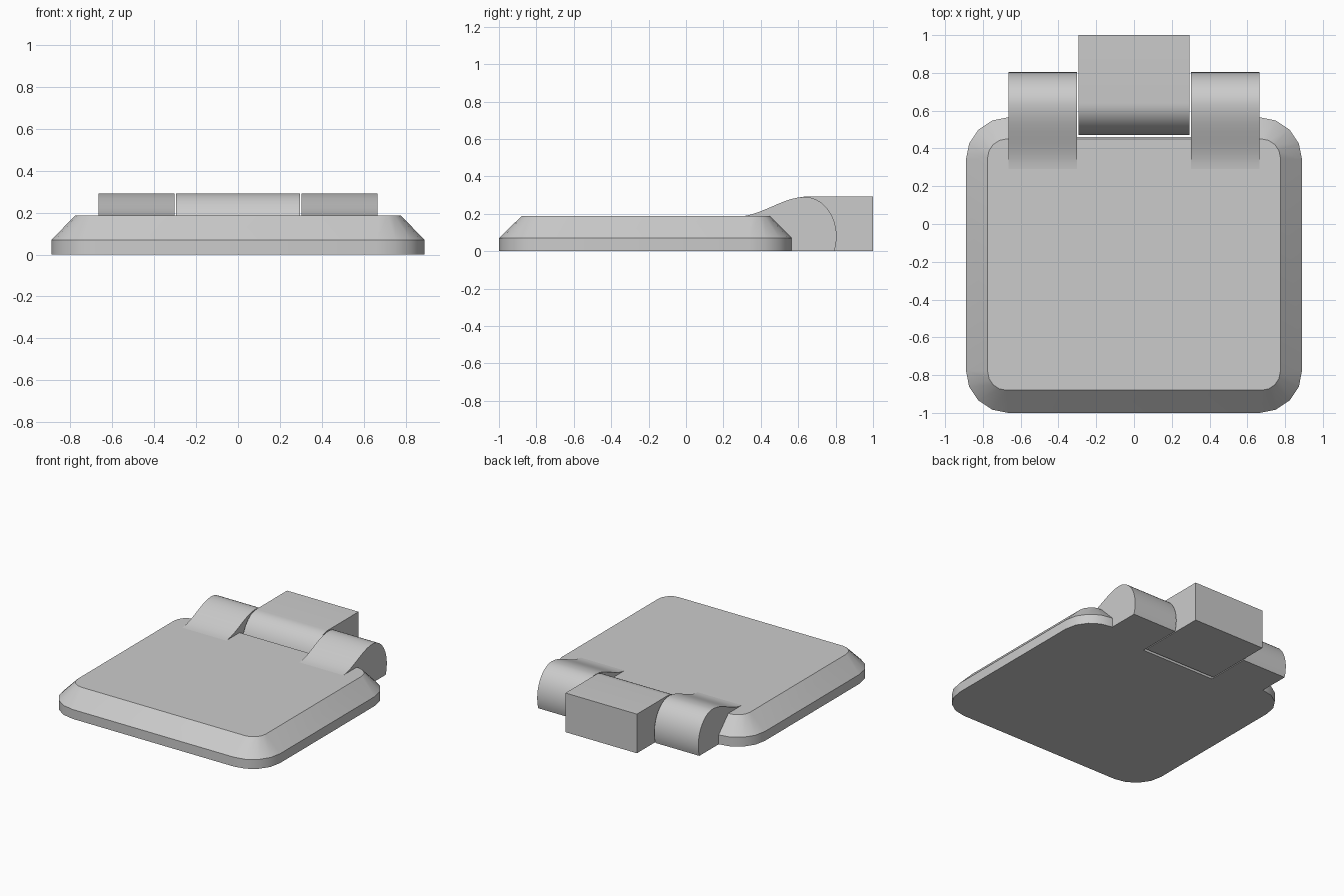
import bpy, bmesh
from math import sin, cos, pi, radians

if "Cube" in bpy.data.objects:
    bpy.data.objects.remove(bpy.data.objects["Cube"])


def make_object(name, bm, smooth=True):
    bmesh.ops.recalc_face_normals(bm, faces=bm.faces)
    mesh = bpy.data.meshes.new(name)
    bm.to_mesh(mesh)
    bm.free()
    obj = bpy.data.objects.new(name, mesh)
    bpy.context.collection.objects.link(obj)
    bpy.ops.object.select_all(action='DESELECT')
    obj.select_set(True)
    bpy.context.view_layer.objects.active = obj
    if smooth:
        bpy.ops.object.shade_smooth_by_angle(angle=radians(30))
    return obj


def rounded_ring(bm, hx, y0, y1, r, z, seg=4):
    """Rounded rectangle of vertices at height z."""
    corners = [(hx - r, y1 - r), (r - hx, y1 - r), (r - hx, y0 + r), (hx - r, y0 + r)]
    ring = []
    for i, (cx, cy) in enumerate(corners):
        for k in range(seg + 1):
            a = (i + k / seg) * pi / 2
            ring.append(bm.verts.new((cx + r * cos(a), cy + r * sin(a), z)))
    return ring


def extrude_profile(name, profile, x0, x1):
    """Solid with a (y, z) profile running from x0 to x1."""
    bm = bmesh.new()
    a = [bm.verts.new((x0, y, z)) for y, z in profile]
    b = [bm.verts.new((x1, y, z)) for y, z in profile]
    n = len(profile)
    bm.faces.new(a)
    bm.faces.new(b[::-1])
    for i in range(n):
        j = (i + 1) % n
        bm.faces.new((a[i], a[j], b[j], b[i]))
    return make_object(name, bm)


# Bevelled plate with rounded corners
bm = bmesh.new()
rings = [rounded_ring(bm, 0.89, -1.0, 0.565, 0.225, 0.0),
         rounded_ring(bm, 0.89, -1.0, 0.565, 0.225, 0.07),
         rounded_ring(bm, 0.775, -0.88, 0.45, 0.1, 0.187)]
bm.faces.new(rings[0][::-1])
bm.faces.new(rings[-1])
for lo, hi in zip(rings, rings[1:]):
    for i in range(len(lo)):
        j = (i + 1) % len(lo)
        bm.faces.new((lo[i], lo[j], hi[j], hi[i]))
plate = make_object("base_plate", bm)

# Slot in the plate for the hinge block
cutter = extrude_profile("slot_cutter", [(0.46, -0.1), (1.1, -0.1), (1.1, 0.5), (0.46, 0.5)],
                         -0.302, 0.302)
cutter.hide_render = True
cutter.hide_set(True)
cut = plate.modifiers.new("slot", 'BOOLEAN')
cut.operation = 'DIFFERENCE'
cut.solver = 'EXACT'
cut.object = cutter

# Hinge knuckles: S-shaped ramp blending into a rounded barrel
CY, CZ, RY, RZ = 0.635, 0.08, 0.17, 0.21
END = -0.39  # angle where the barrel meets z = 0
ramp = [(0.28 + (CY - 0.28) * t, 0.186 + (CZ + RZ - 0.186) * t * t * (3 - 2 * t))
        for t in (k / 10 for k in range(10))]
barrel = [(CY + RY * cos(a), CZ + RZ * sin(a))
          for a in (pi / 2 + (END - pi / 2) * k / 16 for k in range(17))]
knuckle = [(0.45, 0.0)] + ramp + barrel[:-1] + [(barrel[-1][0], 0.0)]
for side, x0, x1 in (("left", -0.665, -0.302), ("right", 0.302, 0.665)):
    extrude_profile("hinge_knuckle_" + side, knuckle, x0, x1)

# Central hinge block with rounded front
front = [(0.64 - RY * cos(a), CZ + 0.212 * sin(a))
         for a in (END + (pi / 2 - END) * k / 16 for k in range(17))]
block = [(front[0][0], 0.0)] + front[1:] + [(1.0, 0.292), (1.0, 0.0)]
extrude_profile("hinge_block", block, -0.295, 0.295)
